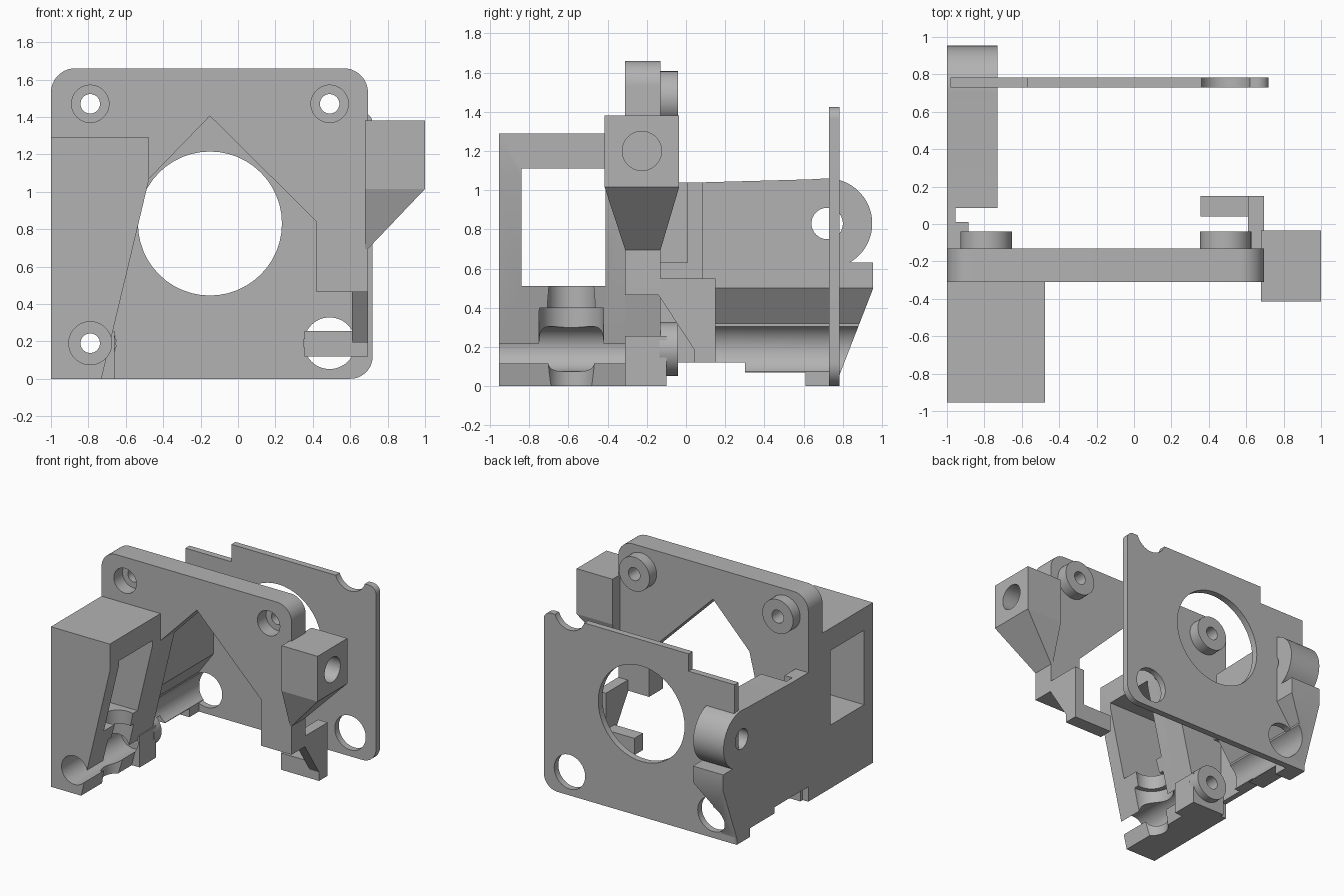
import bpy, bmesh
from math import radians, sin, cos
from mathutils import Vector

if "Cube" in bpy.data.objects:
    bpy.data.objects.remove(bpy.data.objects["Cube"], do_unlink=True)

grey = bpy.data.materials.new("plain grey")
grey.use_nodes = True
grey.diffuse_color = (0.45, 0.45, 0.45, 1)
grey.node_tree.nodes["Principled BSDF"].inputs["Base Color"].default_value = (0.45, 0.45, 0.45, 1)


def arc(u, v, r, start, end, n=12):
    angles = [radians(start + (end - start) * i / n) for i in range(n + 1)]
    return [(u + r * cos(a), v + r * sin(a)) for a in angles]


def circle(u, v, r):
    return arc(u, v, r, 0, 360, 48)[:-1]


def box(u0, u1, v0, v1):
    return [(u0, v0), (u1, v0), (u1, v1), (u0, v1)]


def add(name, bm):
    bmesh.ops.recalc_face_normals(bm, faces=bm.faces[:])
    mesh = bpy.data.meshes.new(name)
    bm.to_mesh(mesh)
    bm.free()
    mesh.materials.append(grey)
    obj = bpy.data.objects.new(name, mesh)
    bpy.context.collection.objects.link(obj)
    return obj


def prism(name, pts, axis, lo, hi):
    """Extrude a 2D profile along an axis between two depths."""
    place = {"x": lambda u, v, d: (d, u, v),
             "y": lambda u, v, d: (u, d, v),
             "z": lambda u, v, d: (u, v, d)}[axis]
    bm = bmesh.new()
    face = bm.faces.new([bm.verts.new(place(u, v, lo)) for u, v in pts])
    out = bmesh.ops.extrude_face_region(bm, geom=[face])
    top = [g for g in out["geom"] if isinstance(g, bmesh.types.BMVert)]
    bmesh.ops.translate(bm, verts=top, vec=Vector(place(0, 0, hi - lo)))
    return add(name, bm)


def cut(obj, *cutter):
    """Subtract a prism from a part, then discard the cutter."""
    tool = prism("cutter", *cutter)
    mod = obj.modifiers.new("cut", "BOOLEAN")
    mod.operation, mod.solver, mod.object = "DIFFERENCE", "EXACT", tool
    deps = bpy.context.evaluated_depsgraph_get()
    mesh = bpy.data.meshes.new_from_object(obj.evaluated_get(deps))
    obj.modifiers.clear()
    obj.data = mesh
    bpy.data.objects.remove(tool, do_unlink=True)


LOW, HIGH = 0.19, 1.47
LEFT, RIGHT = -0.79, 0.49
parts = []

# Front plate with its peaked opening and open lower corner
plate = prism("front_plate",
              [(-1, 0), (-0.73, 0), (-0.475, 1.07), (-0.15, 1.405), (0.42, 0.84),
               (0.42, 0.465), (0.695, 0.465)]
              + arc(0.565, 1.53, 0.13, 0, 90) + arc(-0.87, 1.53, 0.13, 90, 180),
              "y", -0.31, -0.13)
foot = prism("front_foot", box(-0.95, -0.66, 0, 0.255), "y", -0.31, -0.10)
parts += [plate, foot]

# Screw bosses with through holes and countersunk pockets
for label, x, z in (("upper_right", LEFT, HIGH), ("upper_left", RIGHT, HIGH),
                    ("lower_right", LEFT, LOW)):
    boss = prism(label + "_boss", circle(x, z, 0.137), "y", -0.135, -0.04)
    hosts = [boss, plate] + ([foot] if z == LOW else [])
    for host in hosts:
        cut(host, circle(x, z, 0.052), "y", -0.5, 0.1)
        if host != boss:
            cut(host, circle(x, z, 0.115 if z == LOW else 0.1), "y", -0.5, -0.2)
    parts.append(boss)

# Forward arm with window, screw channel and upright nut pocket
arm = prism("forward_arm",
            [(-1, 0), (-0.73, 0), (-0.475, 1.07), (-0.475, 1.29), (-1, 1.29)],
            "y", -0.955, -0.31)
cut(arm, box(-0.84, -0.41, 0.51, 1.11), "x", -1.2, 0)
cut(arm, circle(LEFT, LOW, 0.115), "y", -1.1, -0.2)
cut(arm, circle(-0.66, -0.585, 0.125), "z", -0.1, 0.6)
cut(arm, circle(-0.66, -0.585, 0.165), "z", 0.19, 0.40)
parts.append(arm)

# Side lug: bored block over a tapered support
lug = prism("side_lug", box(-0.415, -0.035, 1.015, 1.38), "x", 0.68, 1)
cut(lug, circle(-0.225, 1.2, 0.1), "x", 0.75, 1.1)
bm = bmesh.new()
for x0, x1, y0, y1, z in ((0.68, 1, -0.415, -0.035, 1.015), (0.68, 0.695, -0.31, -0.13, 0.695)):
    for x, y in box(x0, x1, y0, y1):
        bm.verts.new((x, y, z))
bmesh.ops.convex_hull(bm, input=bm.verts[:])
parts += [lug, add("lug_support", bm)]

# Hook reaching back from the plate
parts.append(prism("hook_arm",
                   [(-0.14, 0.55), (0.15, 0.55), (0.15, 0.12), (0.04, 0.12),
                    (0.04, 0.19), (-0.14, 0.465)], "x", 0.61, 0.695))
parts.append(prism("hook_toe", box(0.04, 0.15, 0.12, 0.255), "x", 0.355, 0.625))

# Thin side wall and its thickened joint to the plate
parts.append(prism("side_wall", box(-0.14, 0.1, 0.12, 1.04), "x", -1, -0.955))
parts.append(prism("wall_joint", box(-0.14, 0.01, 0.63, 1.04), "x", -1, -0.885))

# Side body ending in a rounded hinge, undercut along its length
body = prism("side_body",
             [(0.085, 0.12), (0.085, 1.04), (0.63, 1.055)]
             + arc(0.72, 0.83, 0.23, 95, -60, 32)
             + [(0.955, 0.63), (0.955, 0.5), (0.78, 0.05), (0.78, 0),
                (0.61, 0), (0.61, 0.07), (0.3, 0.07), (0.3, 0.12)],
             "x", -1, -0.73)
cut(body, [(-0.86, -0.1), (-0.86, 0.32), (-0.73, 0.5), (-0.6, 0.5), (-0.6, -0.1)],
    "y", 0, 1.1)
cut(body, circle(LEFT, LOW, 0.135), "y", 0, 1.1)
cut(body, circle(0.72, 0.83, 0.08), "x", -1.1, -0.6)
parts.append(body)

# Back plate with stepped top, central opening and screw clearances
back = prism("back_plate",
             [(-0.98, 0), (0.6, 0)] + arc(0.6, 0.12, 0.12, -90, 0)
             + arc(0.66, 1.365, 0.06, 0, 90)
             + [(-0.57, 1.425), (-0.57, 1.285), (-0.98, 1.285)],
             "y", 0.73, 0.782)
cut(back, circle(-0.15, 0.83, 0.385), "y", 0.5, 1)
for x, z in ((LEFT, LOW), (RIGHT, LOW), (RIGHT, HIGH)):
    cut(back, circle(x, z, 0.138), "y", 0.5, 1)
parts.append(back)

# Smooth the curved faces, keep edges crisp
bpy.ops.object.select_all(action="DESELECT")
for obj in parts:
    obj.select_set(True)
bpy.context.view_layer.objects.active = parts[0]
bpy.ops.object.shade_smooth_by_angle(angle=radians(30))
